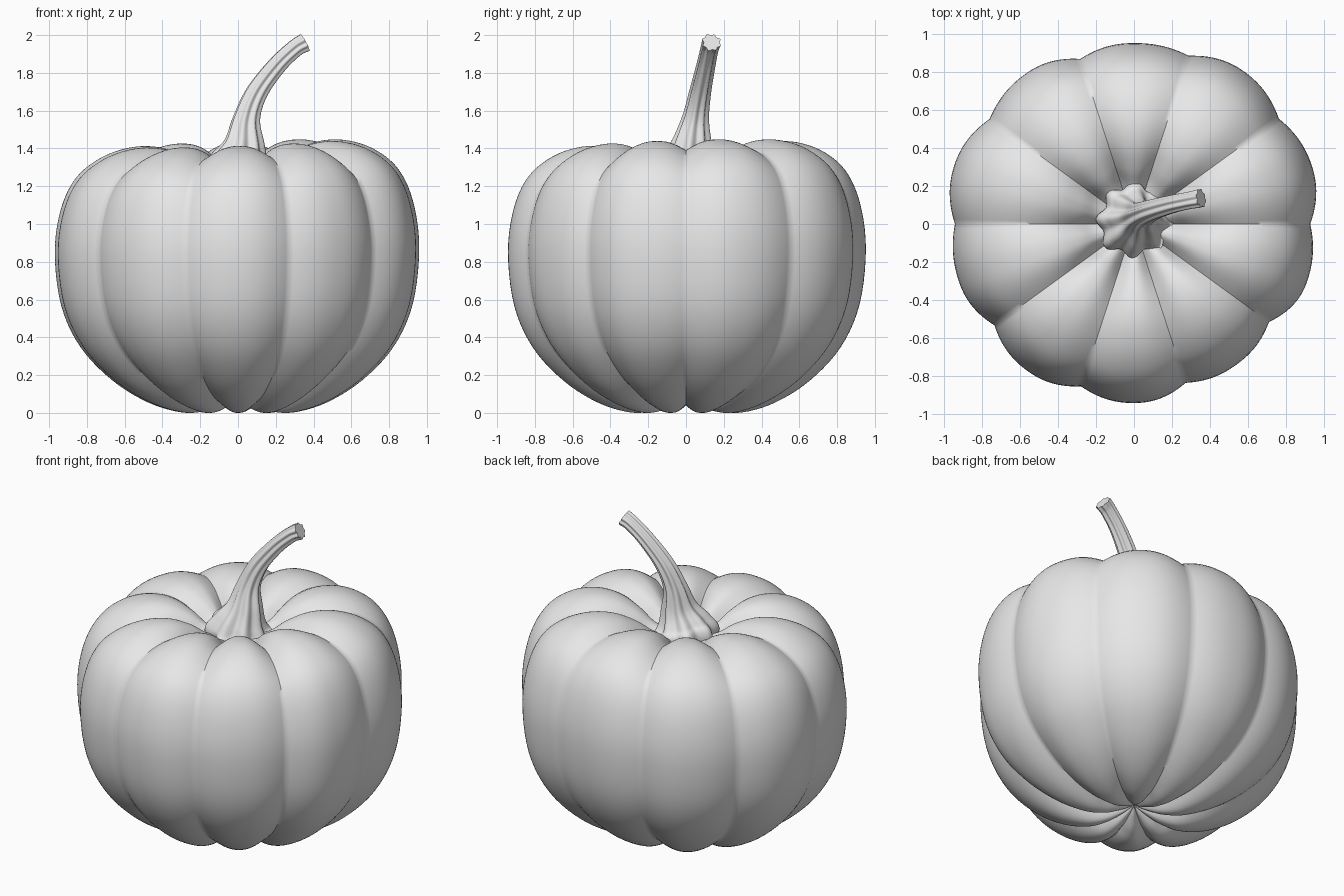
import bpy, math
from mathutils import Vector

if "Cube" in bpy.data.objects:
    bpy.data.objects.remove(bpy.data.objects["Cube"])

TAU = 2 * math.pi

grey = bpy.data.materials.new("plain grey")
grey.diffuse_color = (0.8, 0.8, 0.8, 1)
grey.use_nodes = True
grey.node_tree.nodes["Principled BSDF"].inputs["Base Color"].default_value = grey.diffuse_color


def smooth_path(points, steps):
    """Catmull-Rom curve through points of any dimension."""
    pts = [Vector(p) for p in points]
    pts = [2 * pts[0] - pts[1]] + pts + [2 * pts[-1] - pts[-2]]
    out = []
    for i in range(1, len(pts) - 2):
        a, b, c, d = pts[i - 1:i + 3]
        for s in range(steps):
            t = s / steps
            out.append(0.5 * (2 * b + (c - a) * t + (2 * a - 5 * b + 4 * c - d) * t * t
                              + (3 * b - a - 3 * c + d) * t ** 3))
    return out + [pts[-2]]


def skin_rings(name, rings, start, end):
    """Join rings of equal size, closing both ends with a centre point."""
    n = len(rings[0])
    verts = [v for ring in rings for v in ring] + [start, end]
    s, e = len(verts) - 2, len(verts) - 1
    last = (len(rings) - 1) * n
    faces = []
    for k in range(n):
        k2 = (k + 1) % n
        faces.append((s, k2, k))
        faces.append((e, last + k, last + k2))
        for i in range(len(rings) - 1):
            faces.append((i * n + k, i * n + k2, (i + 1) * n + k2, (i + 1) * n + k))
    me = bpy.data.meshes.new(name)
    me.from_pydata([tuple(v) for v in verts], [], faces)
    me.materials.append(grey)
    ob = bpy.data.objects.new(name, me)
    bpy.context.collection.objects.link(ob)
    bpy.ops.object.select_all(action='DESELECT')
    ob.select_set(True)
    bpy.context.view_layer.objects.active = ob
    bpy.ops.object.shade_smooth_by_angle(angle=math.radians(50))
    return ob


# Pumpkin body: ten lobes, each with its own reach, between grooves of uneven depth
LOBES = 10
reach = [0.995, 1.0, 0.962, 0.985, 1.005, 0.98, 0.965, 0.952, 0.925, 0.97]
groove = [0.045, 0.045, 0.04, 0.05, 0.045, 0.04, 0.055, 0.05, 0.05, 0.06]
profile = smooth_path([(0.015, 0.085), (0.08, 0.05), (0.18, 0.012), (0.31, 0.003), (0.49, 0.055),
                       (0.68, 0.17), (0.85, 0.345), (0.955, 0.57), (0.99, 0.86), (0.957, 1.1),
                       (0.875, 1.27), (0.74, 1.375), (0.58, 1.423), (0.43, 1.415), (0.3, 1.36),
                       (0.2, 1.29), (0.1, 1.25), (0.02, 1.24)], 5)


def body_ring(i, n=240):
    r, z = profile[i]
    a, b = profile[max(i - 1, 0)], profile[min(i + 1, len(profile) - 1)]
    t = (b - a).normalized()
    fade = min(1, r / 0.22) * (1 + 0.3 * max(0, z - 0.9))
    ring = []
    for k in range(n):
        ang = TAU * k / n
        u = ang / TAU * LOBES
        # blend reach from lobe centre to lobe centre
        j = math.floor(u - 0.5)
        f = (1 - math.cos(math.pi * (u - 0.5 - j))) / 2
        scale = reach[j % LOBES] * (1 - f) + reach[(j + 1) % LOBES] * f
        cut = groove[round(u) % LOBES] * fade * (1 - abs(math.sin(math.pi * u))) ** 1.2
        rr = r * scale - cut * t.y
        x, y = rr * math.cos(ang), rr * math.sin(ang)
        zz = z + cut * t.x
        zz += (0.035 * x + 0.025 * y) * (max(zz, 0) / 1.42) ** 2
        ring.append((x, y, zz))
    return ring


skin_rings("pumpkin_body", [body_ring(i) for i in range(len(profile))],
           (0, 0, 0.09), (0, 0, 1.24))

# Stem: fluted, flared at the base, bending to the right; rows are x, y, z, radius
path = smooth_path([(0, 0.02, 1.23, 0.17), (0, 0.02, 1.28, 0.185), (0.01, 0.02, 1.33, 0.15),
                    (0.03, 0.03, 1.42, 0.103), (0.045, 0.05, 1.56, 0.066), (0.1, 0.075, 1.7, 0.053),
                    (0.205, 0.105, 1.84, 0.046), (0.3, 0.125, 1.93, 0.044),
                    (0.353, 0.135, 1.962, 0.047)], 6)


def stem_ring(i, n=96):
    p = path[i]
    c = p.to_3d()
    t = (path[min(i + 1, len(path) - 1)].to_3d() - path[max(i - 1, 0)].to_3d()).normalized()
    side = Vector((0, 1, 0))
    side = (side - t * side.dot(t)).normalized()
    front = side.cross(t)
    s = i / (len(path) - 1)
    ring = []
    for k in range(n):
        a = TAU * k / n
        r = p[3] * (1 + 0.1 * math.cos(8 * a + 2.5 * s) + 0.03 * math.cos(3 * a + 1))
        ring.append(c + (front * math.cos(a) + side * math.sin(a)) * r)
    return ring


skin_rings("stem", [stem_ring(i) for i in range(len(path))],
           path[0].to_3d(), path[-1].to_3d())

# Rest the model on the ground
low = min(v.co.z for v in bpy.data.objects["pumpkin_body"].data.vertices)
for ob in bpy.data.objects:
    ob.location.z = -low
